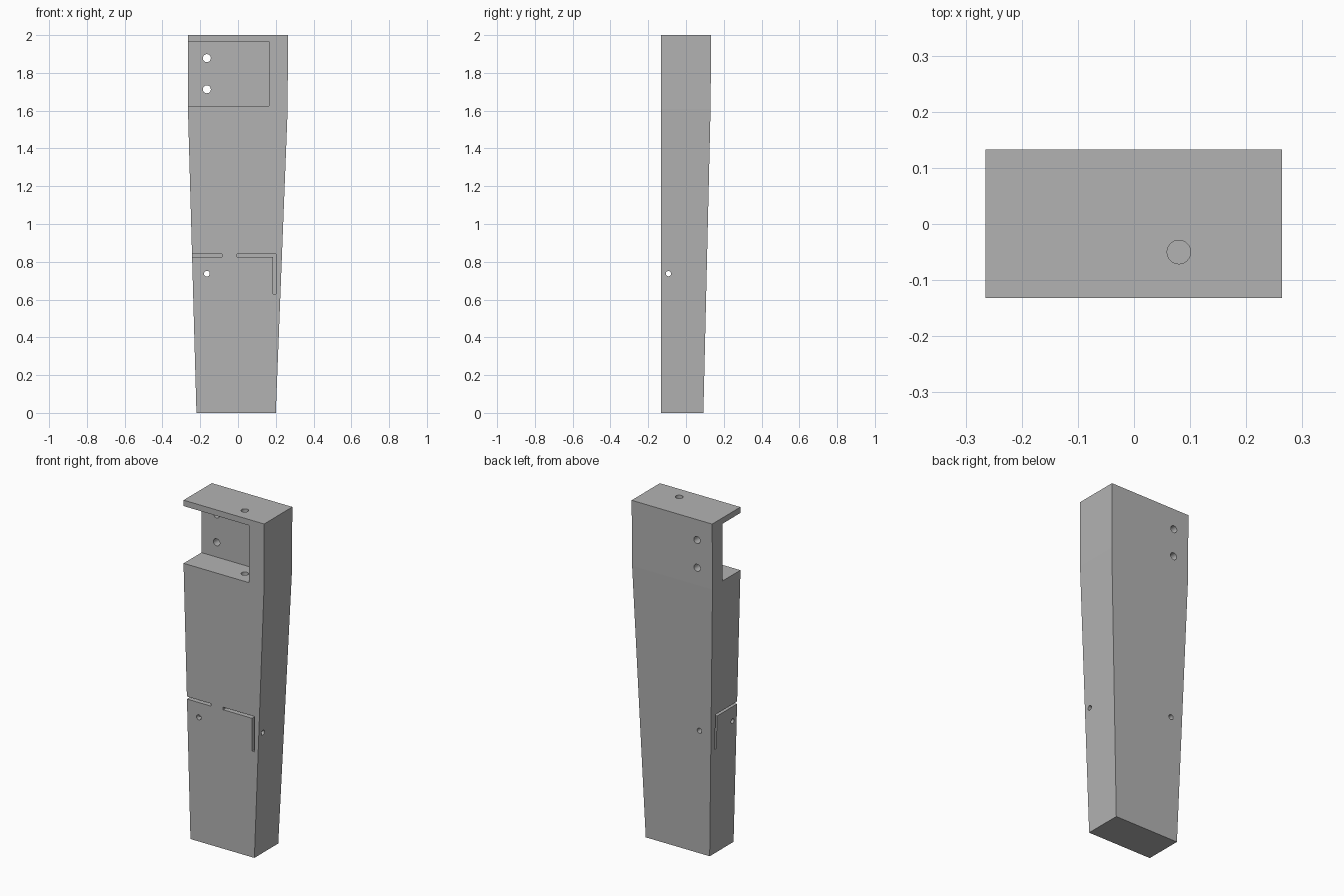
import bpy
import bmesh
from math import pi
from mathutils import Matrix, Vector

cube = bpy.data.objects.get("Cube")
if cube:
    bpy.data.objects.remove(cube, do_unlink=True)

grey = bpy.data.materials.new("plain grey")
grey.use_nodes = True
colour = (0.45, 0.45, 0.45, 1)
grey.diffuse_color = colour
grey.node_tree.nodes["Principled BSDF"].inputs["Base Color"].default_value = colour


def make_object(name, bm):
    bmesh.ops.recalc_face_normals(bm, faces=bm.faces)
    mesh = bpy.data.meshes.new(name)
    bm.to_mesh(mesh)
    bm.free()
    mesh.materials.append(grey)
    obj = bpy.data.objects.new(name, mesh)
    bpy.context.collection.objects.link(obj)
    return obj


def box_cutter(name, low, high):
    low, high = Vector(low), Vector(high)
    bm = bmesh.new()
    bmesh.ops.create_cube(bm, size=1)
    bmesh.ops.scale(bm, vec=high - low, verts=bm.verts)
    bmesh.ops.translate(bm, vec=(low + high) / 2, verts=bm.verts)
    return make_object(name, bm)


def drill(name, centre, radius, length, axis):
    turn = {"x": Matrix.Rotation(pi / 2, 4, "Y"),
            "y": Matrix.Rotation(pi / 2, 4, "X"),
            "z": Matrix.Identity(4)}[axis]
    bm = bmesh.new()
    bmesh.ops.create_cone(bm, cap_ends=True, segments=32, radius1=radius,
                          radius2=radius, depth=length,
                          matrix=Matrix.Translation(centre) @ turn)
    return make_object(name, bm)


# Tapered post: straight head, narrowing to the foot on three sides
FRONT = -0.132
sections = [(0, -0.22, 0.2, 0.092),
            (1.61, -0.265, 0.263, 0.13),
            (2, -0.265, 0.264, 0.133)]
bm = bmesh.new()
rings = [[bm.verts.new(p) for p in ((left, FRONT, z), (right, FRONT, z),
                                    (right, back, z), (left, back, z))]
         for z, left, right, back in sections]
for lower, upper in zip(rings, rings[1:]):
    for i in range(4):
        j = (i + 1) % 4
        bm.faces.new((lower[i], lower[j], upper[j], upper[i]))
bm.faces.new(rings[0][::-1])
bm.faces.new(rings[-1])
post = make_object("tapered_post", bm)

cutters = [
    # Open pocket in the head
    box_cutter("head_pocket", (-0.4, -0.3, 1.625), (0.165, 0.035, 1.965)),
    # Thin L-shaped slots
    box_cutter("side_slot_flat", (-0.4, -0.3, 0.825), (-0.085, 0.07, 0.84)),
    box_cutter("side_slot_upright", (-0.4, 0.055, 0.63), (-0.085, 0.07, 0.835)),
    box_cutter("front_slot_flat", (-0.005, -0.3, 0.825), (0.2, 0.05, 0.84)),
    box_cutter("front_slot_upright", (0.185, -0.3, 0.63), (0.2, 0.05, 0.835)),
    # Drilled holes
    drill("top_channel", (0.08, -0.05, 1.47), 0.021, 1.28, "z"),
    drill("front_pin_hole", (-0.165, 0, 0.737), 0.015, 1, "y"),
    drill("side_pin_hole", (0, -0.093, 0.737), 0.014, 1, "x"),
]
for z in (1.878, 1.713):
    cutters.append(drill("head_bolt_hole", (-0.165, 0, z), 0.021, 1, "y"))

for cutter in cutters:
    cutter.hide_render = True
    cut = post.modifiers.new(cutter.name, "BOOLEAN")
    cut.operation = "DIFFERENCE"
    cut.solver = "EXACT"
    cut.object = cutter

# Apply the cuts and drop the cutters
bpy.context.view_layer.update()
graph = bpy.context.evaluated_depsgraph_get()
result = bpy.data.meshes.new_from_object(post.evaluated_get(graph))
post.modifiers.clear()
post.data = result
for cutter in cutters:
    bpy.data.objects.remove(cutter, do_unlink=True)

# Smooth the hole walls, keep the edges sharp
bpy.ops.object.select_all(action="DESELECT")
post.select_set(True)
bpy.context.view_layer.objects.active = post
bpy.ops.object.shade_smooth_by_angle(angle=pi / 9)
for face in post.data.polygons:
    if face.area > 0.01:
        face.use_smooth = False
